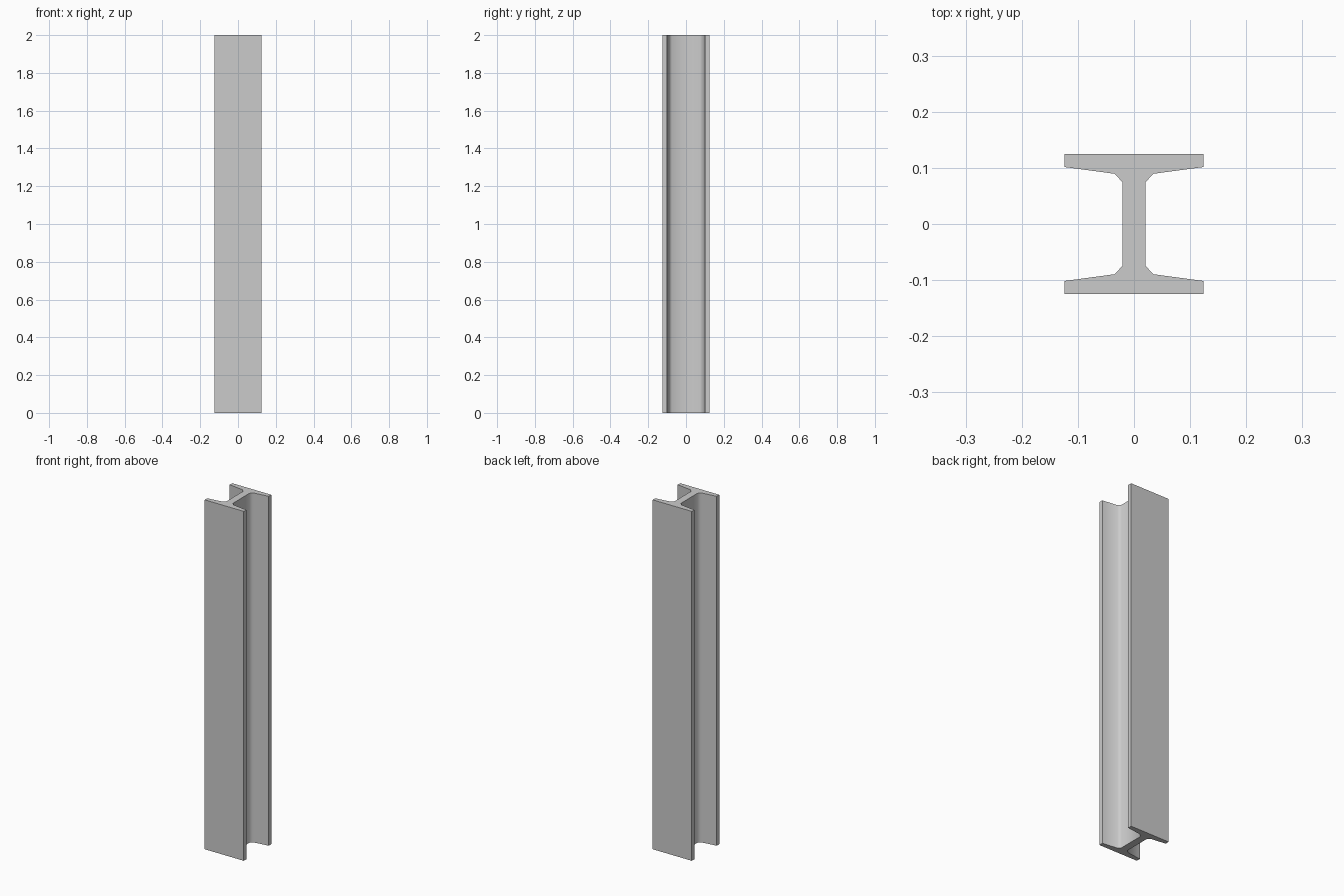
import bpy, bmesh, math

if "Cube" in bpy.data.objects:
    bpy.data.objects.remove(bpy.data.objects["Cube"])

HEIGHT = 2.0

# One quadrant of the I section: flange tip, sloped inner face, fillet, web
quarter = [(0.1235, 0.1245), (0.1235, 0.1015), (0.0345, 0.0895), (0.0205, 0.0745)]

# Mirror the quadrant into the full outline
right = quarter + [(x, -y) for x, y in reversed(quarter)]
outline = right + [(-x, y) for x, y in reversed(right)]

# Extrude the section upward
bm = bmesh.new()
face = bm.faces.new([bm.verts.new((x, y, 0)) for x, y in outline])
ext = bmesh.ops.extrude_face_region(bm, geom=[face], use_keep_orig=True)
top = [v for v in ext["geom"] if isinstance(v, bmesh.types.BMVert)]
bmesh.ops.translate(bm, verts=top, vec=(0, 0, HEIGHT))
bmesh.ops.recalc_face_normals(bm, faces=bm.faces)

mesh = bpy.data.meshes.new("steel_beam")
bm.to_mesh(mesh)
bm.free()
beam = bpy.data.objects.new("steel_beam", mesh)
bpy.context.collection.objects.link(beam)

# Smooth only the web fillets, keep flange edges sharp
bpy.context.view_layer.objects.active = beam
beam.select_set(True)
bpy.ops.object.shade_smooth_by_angle(angle=math.radians(55))
